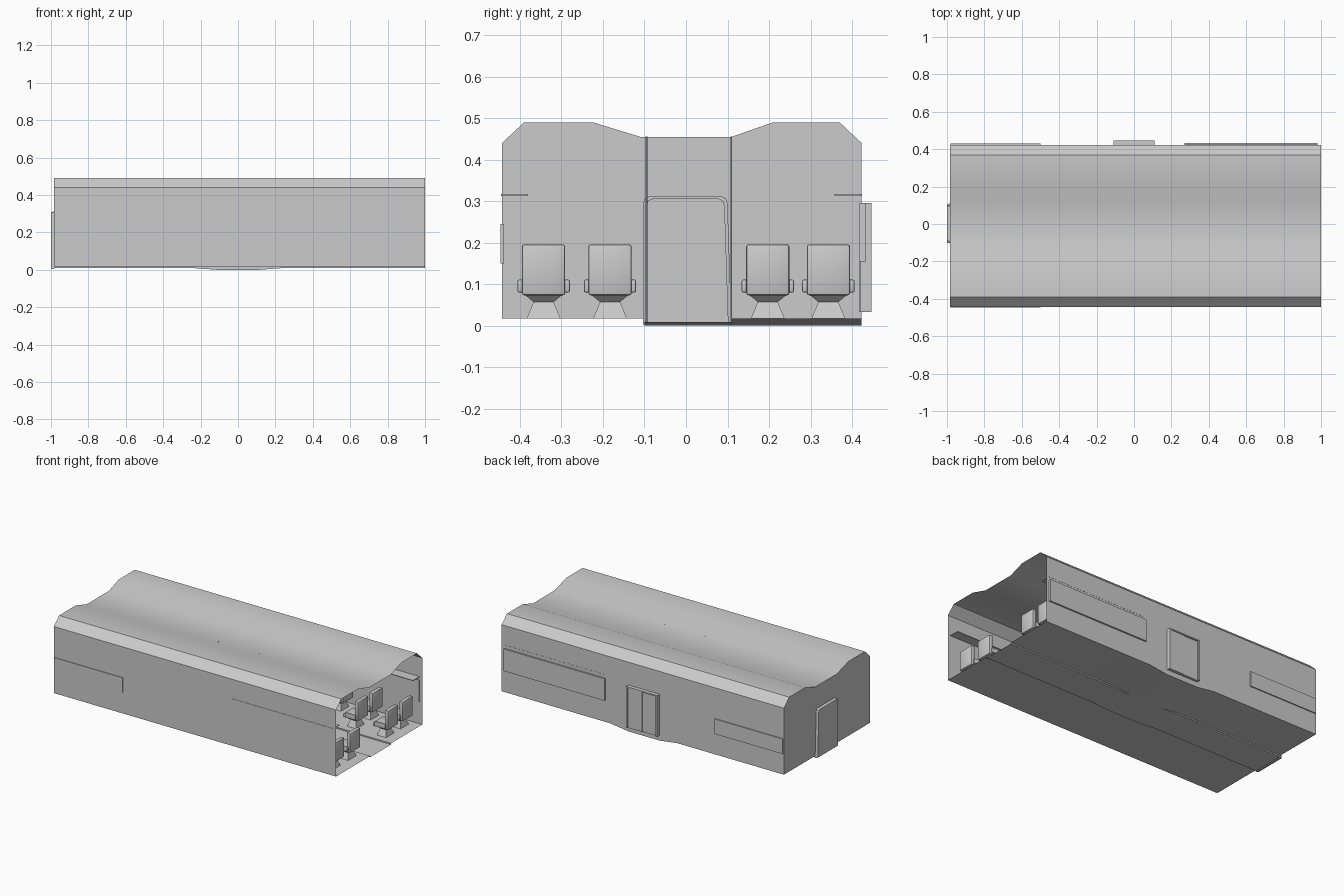
import bpy, bmesh
from mathutils import Vector, Matrix

if "Cube" in bpy.data.objects:
    bpy.data.objects.remove(bpy.data.objects["Cube"])


def finish(name, bm, smooth=False):
    me = bpy.data.meshes.new(name)
    bm.normal_update()
    bm.to_mesh(me)
    bm.free()
    ob = bpy.data.objects.new(name, me)
    bpy.context.collection.objects.link(ob)
    if smooth:
        bpy.context.view_layer.objects.active = ob
        ob.select_set(True)
        bpy.ops.object.shade_smooth_by_angle(angle=0.5)
        ob.select_set(False)
    return ob


def add_box(bm, lo, hi, bevel=0.0):
    lo, hi = Vector(lo), Vector(hi)
    m = Matrix.Translation((lo + hi) / 2) @ Matrix.Diagonal((*(hi - lo), 1))
    vs = bmesh.ops.create_cube(bm, size=1, matrix=m)['verts']
    if bevel:
        edges = list({e for v in vs for e in v.link_edges})
        bmesh.ops.bevel(bm, geom=edges, offset=bevel, segments=2,
                        profile=0.5, affect='EDGES')


def box(name, lo, hi, bevel=0.0):
    bm = bmesh.new()
    add_box(bm, lo, hi, bevel)
    return finish(name, bm)


def loft(bm, loops, cap_start=False, cap_end=False):
    rings = [[bm.verts.new(p) for p in lp] for lp in loops]
    n = len(rings[0])
    for a, b in zip(rings, rings[1:]):
        for i in range(n):
            j = (i + 1) % n
            bm.faces.new((a[i], a[j], b[j], b[i]))
    if cap_start:
        bm.faces.new(rings[0][::-1])
    if cap_end:
        bm.faces.new(rings[-1])
    bmesh.ops.recalc_face_normals(bm, faces=bm.faces)


# Carriage shell: lofted cross-section, open at +x, floor dips at the side door
FLOOR = [(-.443, .017), (-.10, .017), (-.10, .009), (.11, .009), (.11, .017), (.423, .017)]
ROOF = [(.423, .44), (.37, .49), (.21, .49), (.11, .455),
        (-.11, .455), (-.225, .49), (-.39, .49), (-.443, .44)]
loops = []
for x, dip in [(-.985, 0), (-.235, 0), (-.11, 1), (.11, 1), (.235, 0), (1.0, 0)]:
    floor = [(y, 0.0 if dip and i > 1 else z) for i, (y, z) in enumerate(FLOOR)]
    loops.append([(x, y, z) for y, z in floor + ROOF])
bm = bmesh.new()
loft(bm, loops, cap_start=True)
finish("carriage_shell", bm, smooth=True)

# Tapered end door with rounded top corners, raised on the -x wall
END = [(-.103, .003), (-.103, .295), (-.099, .307), (-.087, .312),
       (.085, .312), (.096, .307), (.1, .295), (.11, .003)]
cy, cz = 0, .15
bm = bmesh.new()
loft(bm, [[(-.984, y, z) for y, z in END],
          [(-1.0, cy + (y - cy) * .95, cz + (z - cz) * .97) for y, z in END]],
     cap_end=True)
finish("end_door", bm)

# Inner frame around the end door
bm = bmesh.new()
inner = [(y * .92, z if z < .1 else z - .007) for y, z in END]
outer_pts = [bm.verts.new((-.98, y, z)) for y, z in END]
inner_pts = [bm.verts.new((-.98, y, z)) for y, z in inner]
for i in range(len(END) - 1):
    bm.faces.new((outer_pts[i], outer_pts[i + 1], inner_pts[i + 1], inner_pts[i]))
finish("end_door_frame", bm)

# Window panels
box("front_window", (-.98, -.447, .15), (-.5, -.438, .245))
box("rear_small_window", (-.98, .418, .15), (-.5, .430, .245))
box("rear_large_window", (.27, .418, .155), (.98, .433, .295))

# Side door: two leaves inside a frame
box("side_door_leaf_a", (-.10, .418, .033), (-.001, .438, .29))
box("side_door_leaf_b", (.001, .418, .033), (.10, .442, .29))
bm = bmesh.new()
add_box(bm, (-.11, .42, .033), (-.10, .447, .295))
add_box(bm, (.10, .42, .033), (.11, .447, .295))
add_box(bm, (-.11, .42, .287), (.11, .447, .295))
finish("side_door_frame", bm)

# Luggage shelves
box("front_shelf", (.27, -.445, .313), (.98, -.381, .317))
box("rear_shelf", (.27, .358, .313), (.98, .424, .317))

# Grab poles by the entrance
for y in (-.095, .109):
    for x in (-.07, .215):
        bm = bmesh.new()
        bmesh.ops.create_cone(bm, cap_ends=True, segments=8, radius1=.002, radius2=.002,
                              depth=.45, matrix=Matrix.Translation((x, y, .231)))
        finish("grab_pole", bm, smooth=True)

# Seat: backrest, cushion, armrests and waisted pedestal, facing -x
bm = bmesh.new()
add_box(bm, (-.012, -.052, .073), (.014, .052, .196), .006)
add_box(bm, (-.095, -.052, .073), (-.012, .052, .097), .006)
for s in (-1, 1):
    y0, y1 = sorted((s * .048, s * .063))
    add_box(bm, (-.075, y0, .08), (.0, y1, .111), .004)
loft_bm = bmesh.new()
loft(loft_bm, [[(-.04 + sx * hx, sy * hy, z) for sx, sy in ((-1, -1), (1, -1), (1, 1), (-1, 1))]
               for hx, hy, z in ((.032, .041, .017), (.02, .024, .057), (.04, .046, .075))],
     cap_start=True, cap_end=True)
tmp = bpy.data.meshes.new("pedestal")
loft_bm.to_mesh(tmp)
loft_bm.free()
bm.from_mesh(tmp)
bpy.data.meshes.remove(tmp)
seat = finish("seat", bm, smooth=True)

# Rows of seats
spots = [(x, y) for x in (.94, .73, .52, .31, -.58, -.79)
         for y in (-.343, -.183, .197, .343)]
seat.location = (*spots[0], 0)
for x, y in spots[1:]:
    ob = bpy.data.objects.new("seat", seat.data)
    ob.location = (x, y, 0)
    bpy.context.collection.objects.link(ob)
